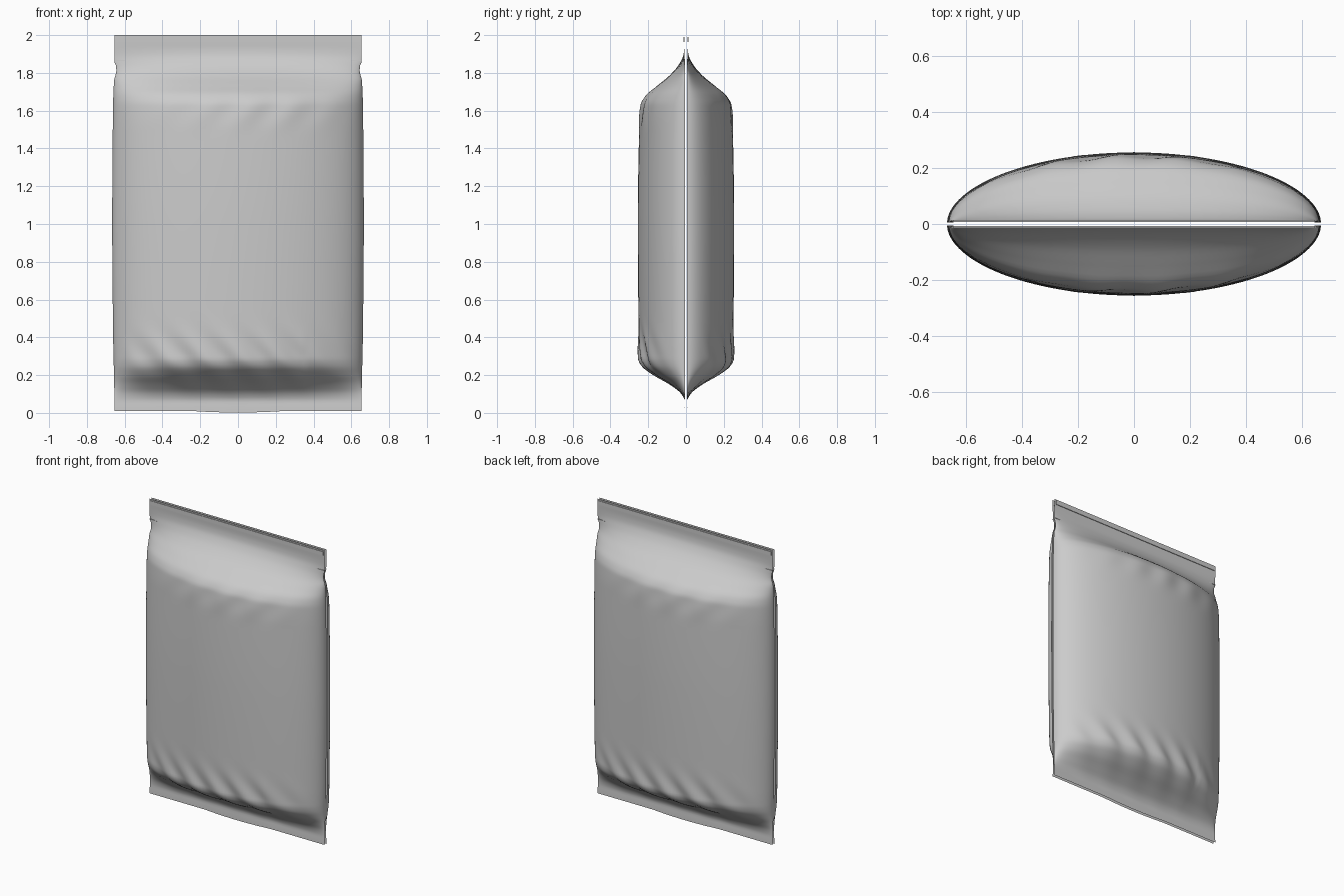
import bpy, bmesh, math

if "Cube" in bpy.data.objects:
    bpy.data.objects.remove(bpy.data.objects["Cube"])


def curve(pts, t):
    """Smooth (Hermite) interpolation through (position, value) points."""
    n = len(pts)
    if t <= pts[0][0]:
        return pts[0][1]
    if t >= pts[-1][0]:
        return pts[-1][1]

    def slope(i):
        if i == 0 or i == n - 1:
            return 0.0
        a = (pts[i][1] - pts[i - 1][1]) / (pts[i][0] - pts[i - 1][0])
        b = (pts[i + 1][1] - pts[i][1]) / (pts[i + 1][0] - pts[i][0])
        return 0.0 if a * b <= 0 else 2 * a * b / (a + b)

    i = max(k for k in range(n - 1) if pts[k][0] <= t)
    h = pts[i + 1][0] - pts[i][0]
    s = (t - pts[i][0]) / h
    return ((2*s**3 - 3*s**2 + 1) * pts[i][1] + (s**3 - 2*s**2 + s) * h * slope(i)
            + (3*s**2 - 2*s**3) * pts[i + 1][1] + (s**3 - s**2) * h * slope(i + 1))


# Bulge of one panel and half width of the pouch, both along the height
BULGE = [(0.0, 0), (0.06, 0.0), (0.10, 0.018), (0.15, 0.08), (0.20, 0.165),
         (0.25, 0.225), (0.29, 0.241), (0.45, 0.246), (1.0, 0.25), (1.5, 0.243),
         (1.63, 0.233), (1.68, 0.208), (1.73, 0.15), (1.79, 0.078),
         (1.85, 0.028), (1.90, 0.005), (1.94, 0.0), (2.0, 0)]
WIDTH = [(0.0, 0.654), (0.12, 0.655), (0.4, 0.661), (1.0, 0.666), (1.6, 0.662),
         (1.76, 0.656), (1.81, 0.644), (1.84, 0.647), (1.862, 0.655), (2.0, 0.655)]
GAP = 0.005
NX, NZ = 96, 150


def bump(t, centre, spread):
    return math.exp(-((t - centre) / spread) ** 2)


def folds(x, z):
    """Slanted wrinkles near the bottom and top shoulders."""
    side = max(0.0, 1 - (abs(x) / 0.62) ** 4)
    low = math.sin((x + 0.75 * (z - 0.28)) * 31 + 0.6) * bump(z, 0.29, 0.12) * 0.009
    low *= 1.0 if x < 0.35 else 0.6
    high = math.sin((x - 0.45 * (z - 1.6)) * 28) * bump(z, 1.60, 0.08) * 0.005
    high *= bump(x, 0.1, 0.45)
    return (low + high) * side


def panel(name, turn):
    bm = bmesh.new()
    grid = []
    for j in range(NZ + 1):
        row = []
        for i in range(NX + 1):
            u = math.sin((i / NX - 0.5) * math.pi)
            bottom = 0.01 - 0.008 * max(0.0, 1 - (u / 0.37) ** 2)
            z = bottom + (2.0 - bottom) * j / NZ
            x = u * curve(WIDTH, z)
            arch = max(0.0, 1 - u * u) ** 0.53
            d = GAP + curve(BULGE, z) * arch + folds(x, z)
            # flat welded seals at both ends
            d += 0.005 * (bump(z, 2.0, 0.12) + bump(z, 0.0, 0.07))
            row.append(bm.verts.new((turn * x, -turn * d, z)))
        grid.append(row)
    for j in range(NZ):
        for i in range(NX):
            bm.faces.new((grid[j][i], grid[j][i + 1], grid[j + 1][i + 1], grid[j + 1][i]))
    for f in bm.faces:
        f.smooth = True
    me = bpy.data.meshes.new(name)
    bm.to_mesh(me)
    bm.free()
    ob = bpy.data.objects.new(name, me)
    bpy.context.collection.objects.link(ob)


def box(name, centre, size):
    bpy.ops.mesh.primitive_cube_add(size=1, location=centre)
    ob = bpy.context.object
    ob.name = name
    ob.scale = size
    bpy.ops.object.transform_apply(location=False, rotation=False, scale=True)


for label, turn in (("front", 1), ("back", -1)):
    # Inflated film panel, the back being the front turned half round
    panel(label + "_panel", turn)
    # Raised weld line along the top seal
    box(label + "_seal_ridge", (0, -turn * 0.011, 1.977), (1.29, 0.006, 0.026))
    # Short tear slits at the edges below the seal
    for sx, side in ((-1, "left"), (1, "right")):
        box(f"{label}_{side}_tear_slit", (sx * 0.625, -turn * 0.0125, 1.864),
            (0.055, 0.004, 0.004))
